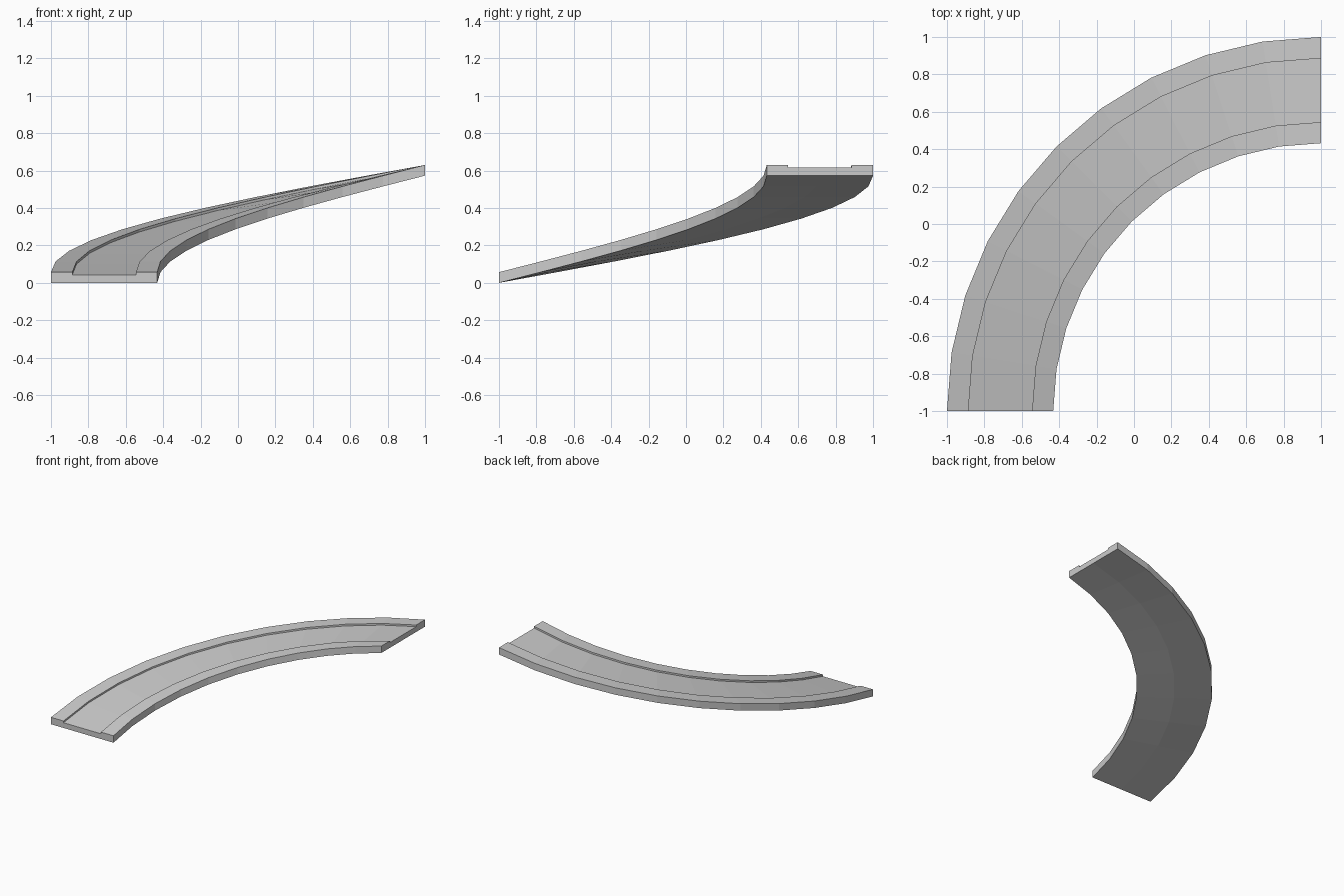
import bpy, bmesh, math

if "Cube" in bpy.data.objects:
    bpy.data.objects.remove(bpy.data.objects["Cube"])

STEPS, RISE = 10, 0.573
CX, CY = 1.0, -1.0

# Cross-section (radius, height): flat underside, raised kerb on each edge
profile = [(2.0, 0.0), (2.0, 0.057), (1.886, 0.057), (1.886, 0.043),
           (1.545, 0.043), (1.545, 0.057), (1.432, 0.057), (1.432, 0.0),
           (1.716, 0.0)]

bm = bmesh.new()

# Sweep the section through a quarter turn while it climbs
rings = []
for i in range(STEPS + 1):
    t = i / STEPS
    a = t * math.pi / 2
    rings.append([bm.verts.new((CX - r * math.cos(a), CY + r * math.sin(a), z + RISE * t))
                  for r, z in profile])

n = len(profile)
for r0, r1 in zip(rings, rings[1:]):
    for j in range(n):
        k = (j + 1) % n
        bm.faces.new((r0[j], r0[k], r1[k], r1[j]))

# Close both ends
bm.faces.new(rings[0])
bm.faces.new(rings[-1][::-1])
bmesh.ops.recalc_face_normals(bm, faces=bm.faces[:])

mesh = bpy.data.meshes.new("curved_road_ramp")
bm.to_mesh(mesh)
bm.free()
ramp = bpy.data.objects.new("curved_road_ramp", mesh)
bpy.context.collection.objects.link(ramp)
